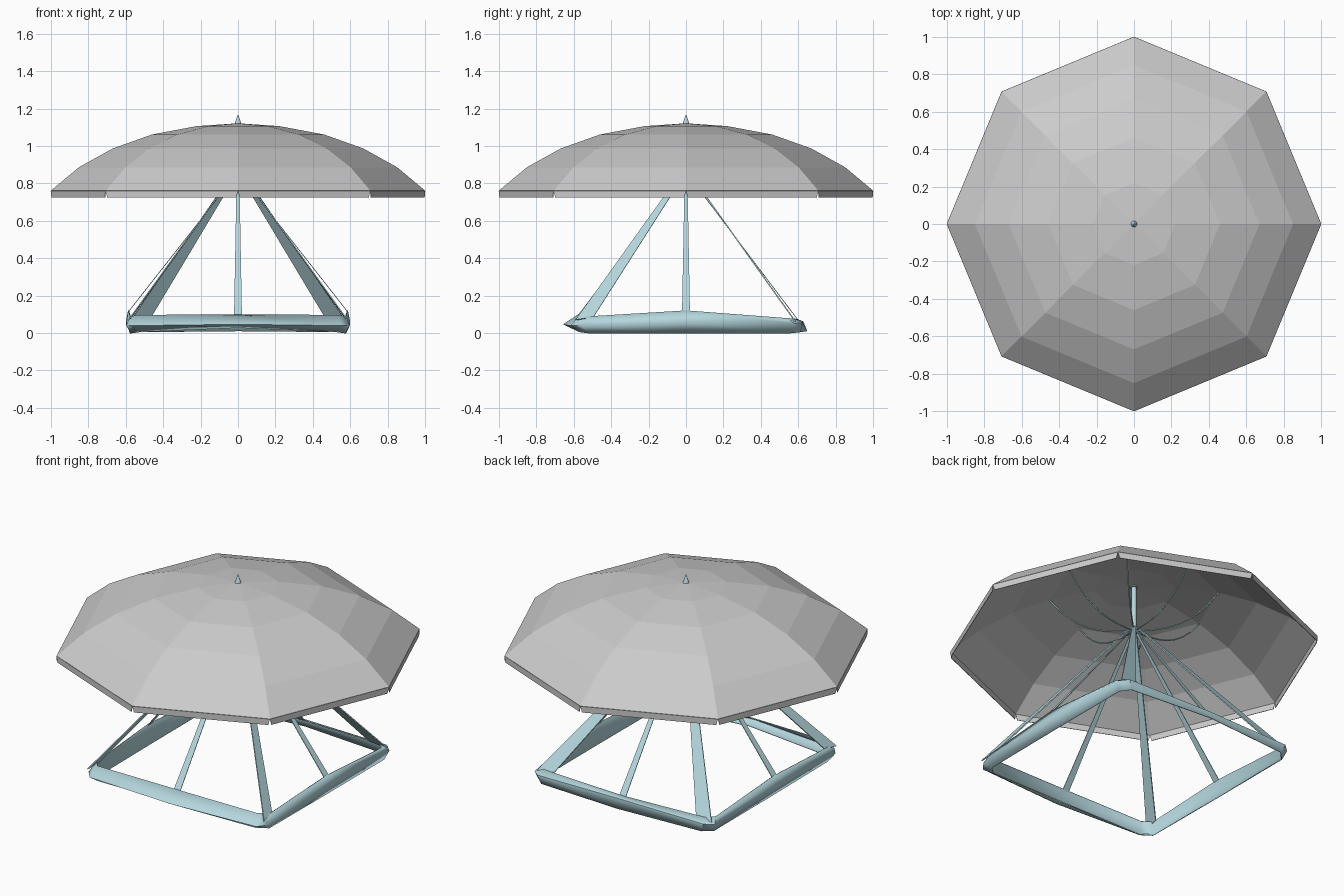
import bpy, bmesh, math
from mathutils import Vector

cube = bpy.data.objects.get("Cube")
if cube:
    bpy.data.objects.remove(cube, do_unlink=True)


def material(name, rgb):
    m = bpy.data.materials.new(name)
    m.use_nodes = True
    m.diffuse_color = (*rgb, 1)
    m.node_tree.nodes["Principled BSDF"].inputs["Base Color"].default_value = (*rgb, 1)
    return m


GREY = material("light grey fabric", (0.60, 0.60, 0.60))
TEAL = material("pale teal frame", (0.46, 0.68, 0.73))


def make(name, verts, faces, mat, thickness=0, smooth=False):
    mesh = bpy.data.meshes.new(name)
    mesh.from_pydata(verts, [], faces)
    mesh.materials.append(mat)
    bm = bmesh.new()
    bm.from_mesh(mesh)
    bmesh.ops.recalc_face_normals(bm, faces=bm.faces)
    bm.to_mesh(mesh)
    bm.free()
    obj = bpy.data.objects.new(name, mesh)
    bpy.context.collection.objects.link(obj)
    if thickness:
        mod = obj.modifiers.new("thickness", "SOLIDIFY")
        mod.thickness = thickness
        mod.offset = 0
    if smooth:
        bpy.ops.object.select_all(action="DESELECT")
        obj.select_set(True)
        bpy.context.view_layer.objects.active = obj
        bpy.ops.object.shade_smooth_by_angle(angle=math.radians(50))
    return obj


def polar(r, k, z):
    a = k * math.pi / 4
    return (r * math.cos(a), r * math.sin(a), z)


# Eight-sided domed canopy
profile = [(1.0, 0.76), (0.85, 0.885), (0.67, 0.985), (0.46, 1.06), (0.22, 1.105)]
verts = [polar(r, k, z) for r, z in profile for k in range(8)] + [(0, 0, 1.12)]
faces = [(i * 8 + k, i * 8 + (k + 1) % 8, i * 8 + 8 + (k + 1) % 8, i * 8 + 8 + k)
         for i in range(len(profile) - 1) for k in range(8)]
faces += [(32 + k, 32 + (k + 1) % 8, 40) for k in range(8)]
make("canopy", verts, faces, GREY, 0.003)

# Hanging flaps around the rim, with a small gap at each corner
verts, faces = [], []
for k in range(8):
    a, b = Vector(polar(1, k, 0.76)), Vector(polar(1, k + 1, 0.76))
    drop = Vector((0, 0, -0.036))
    n = len(verts)
    verts += [a, b, b.lerp(a, 0.012) + drop, a.lerp(b, 0.012) + drop]
    faces.append((n, n + 1, n + 2, n + 3))
make("valance", verts, faces, GREY, 0.003)

# Base skirt: sections (top, nose, bottom) at the corners and middles of each side
front_mid = [(0, -0.575, 0.097), (0, -0.655, 0.047), (0, -0.60, 0.03)]
front_end = [(0.53, -0.57, 0.095), (0.55, -0.615, 0.04), (0.52, -0.57, 0.008)]
side_front = [(0.575, -0.52, 0.088), (0.595, -0.56, 0.04), (0.57, -0.52, 0.0)]
side_mid = [(0.585, 0, 0.12), (0.597, 0, 0.06), (0.575, 0, 0.0)]
side_back = [(0.575, 0.54, 0.078), (0.595, 0.58, 0.05), (0.575, 0.56, 0.0)]
back_end = [(0.53, 0.58, 0.075), (0.55, 0.62, 0.055), (0.53, 0.61, 0.005)]
back_mid = [(0, 0.60, 0.07), (0, 0.625, 0.06), (0, 0.645, 0.01)]


def mirrored(section):
    return [(-x, y, z) for x, y, z in section]


half = [front_end, side_front, side_mid, side_back, back_end]
ring = [front_mid] + half + [back_mid] + [mirrored(s) for s in reversed(half)]
count = len(ring)
verts = [p for section in ring for p in section]
faces = []
for i in range(count):
    j = (i + 1) % count
    faces += [(i * 3 + s, j * 3 + s, j * 3 + s + 1, i * 3 + s + 1) for s in range(2)]
make("base_skirt", verts, faces, TEAL, 0.006, smooth=True)


# Flat tapering legs at the corners
def ribbon(name, points, thickness=0.006):
    make(name, points, [(0, 1, 2, 3)], TEAL, thickness)


for side, sx in (("left", 1), ("right", -1)):
    ribbon("front_leg_" + side, [(sx * 0.585, -0.59, 0.07), (sx * 0.57, -0.495, 0.085),
                                 (sx * 0.015, 0, 0.86), (sx * 0.015, -0.025, 0.86)])
    ribbon("back_leg_" + side, [(sx * 0.58, 0.585, 0.06), (sx * 0.47, 0.575, 0.075),
                                (0, 0.015, 0.86), (sx * 0.025, 0.015, 0.86)])
    ribbon("side_strut_" + side, [(sx * 0.585, -0.021, 0.115), (sx * 0.585, 0.021, 0.115),
                                  (0, 0.007, 0.86), (0, -0.007, 0.86)], 0.004)
for end, y, z in (("front", -0.578, 0.092), ("back", 0.60, 0.068)):
    ribbon("middle_strut_" + end, [(-0.021, y, z), (0.021, y, z),
                                   (0.007, 0, 0.86), (-0.007, 0, 0.86)], 0.004)


# Round parts on the centre line
def cone(name, r1, r2, low, high):
    bpy.ops.mesh.primitive_cone_add(vertices=12, radius1=r1, radius2=r2, depth=high - low,
                                    location=(0, 0, (low + high) / 2))
    obj = bpy.context.object
    obj.name = name
    obj.data.materials.append(TEAL)
    bpy.ops.object.shade_smooth_by_angle(angle=math.radians(40))


cone("centre_pole", 0.014, 0.014, 0.82, 1.118)
cone("hub", 0.018, 0.022, 0.825, 0.86)
cone("finial", 0.021, 0.001, 1.11, 1.168)

# Thin curved ribs from the hub up to the canopy
for k in range(8):
    curve = bpy.data.curves.new("canopy_rib", "CURVE")
    curve.dimensions = "3D"
    curve.bevel_depth = 0.004
    curve.bevel_resolution = 1
    line = curve.splines.new("POLY")
    line.points.add(8)
    for i, point in enumerate(line.points):
        t = i / 8
        point.co = (*polar(0.46 * t, k, 0.84 + 0.215 * t ** 3), 1)
    curve.materials.append(TEAL)
    bpy.context.collection.objects.link(bpy.data.objects.new("canopy_rib", curve))
